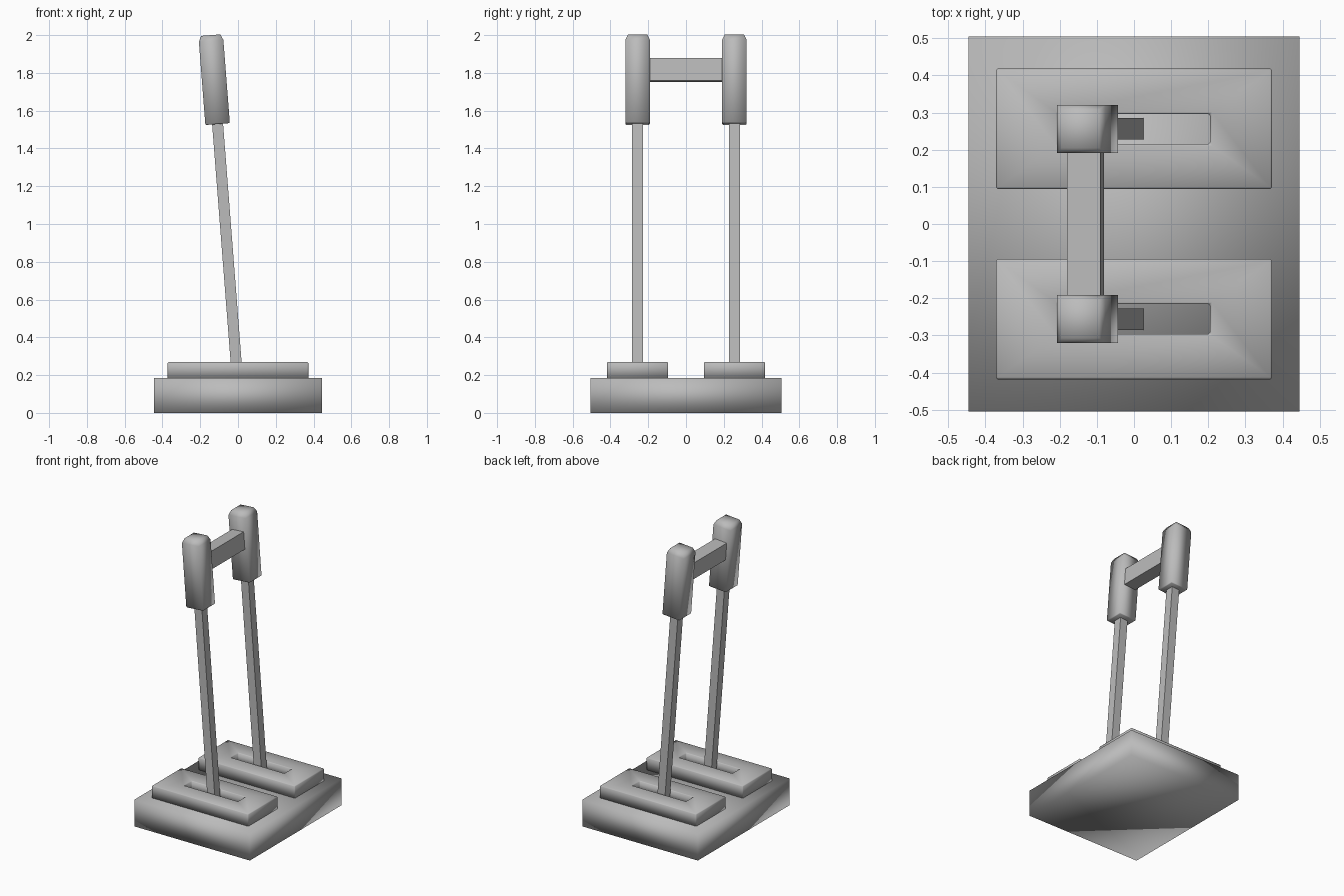
import bpy, bmesh, math
from mathutils import Matrix

if "Cube" in bpy.data.objects:
    bpy.data.objects.remove(bpy.data.objects["Cube"])

grey = bpy.data.materials.new("plain_grey")
grey.diffuse_color = (0.5, 0.5, 0.5, 1)
grey.use_nodes = True
grey.node_tree.nodes["Principled BSDF"].inputs["Base Color"].default_value = grey.diffuse_color

TILT = math.radians(-4.45)      # levers lean towards -x
LEVER_Y = 0.256


def finish(name, bm, matrix=Matrix(), sharp=None):
    bmesh.ops.recalc_face_normals(bm, faces=bm.faces[:])
    bmesh.ops.transform(bm, matrix=matrix, verts=bm.verts[:])
    for f in bm.faces:
        f.smooth = True
    if sharp:
        for e in bm.edges:
            e.smooth = e.calc_face_angle(0) < math.radians(sharp)
    me = bpy.data.meshes.new(name)
    bm.to_mesh(me)
    bm.free()
    me.materials.append(grey)
    ob = bpy.data.objects.new(name, me)
    bpy.context.collection.objects.link(ob)
    return ob


def rings(levels):
    """Closed stack of rectangles: (z, half_x, half_y) per level."""
    bm = bmesh.new()
    loops = [[bm.verts.new((sx * hx, sy * hy, z))
              for sx, sy in ((-1, -1), (1, -1), (1, 1), (-1, 1))]
             for z, hx, hy in levels]
    for a, b in zip(loops, loops[1:]):
        for i in range(4):
            j = (i + 1) % 4
            bm.faces.new((a[i], a[j], b[j], b[i]))
    bm.faces.new(loops[0][::-1])
    bm.faces.new(loops[-1])
    return bm


def bevel(bm, width, keep=lambda e: True):
    edges = [e for e in bm.edges if e.calc_face_angle(0) > 0.5 and keep(e)]
    bmesh.ops.bevel(bm, geom=edges, offset=width, segments=1,
                    affect='EDGES', profile=0.5)


def above(z):
    return lambda e: max(v.co.z for v in e.verts) > z


# base block, softened everywhere but underneath
bm = rings([(0, 0.445, 0.505), (0.185, 0.445, 0.505)])
bevel(bm, 0.009, above(0.1))
finish("base", bm)

for side, y in (("front", -LEVER_Y), ("back", LEVER_Y)):
    # raised plate with a slot through it
    bm = bmesh.new()
    loops = []
    for hx, hy in ((0.372, 0.162), (0.205, 0.04)):
        for z in (0.183, 0.27):
            loops.append([bm.verts.new((sx * hx, sy * hy, z))
                          for sx, sy in ((-1, -1), (1, -1), (1, 1), (-1, 1))])
    out_lo, out_hi, in_lo, in_hi = loops
    for a, b in ((out_lo, out_hi), (out_hi, in_hi), (in_hi, in_lo), (in_lo, out_lo)):
        for i in range(4):
            j = (i + 1) % 4
            bm.faces.new((a[i], a[j], b[j], b[i]))
    bmesh.ops.recalc_face_normals(bm, faces=bm.faces[:])
    bevel(bm, 0.005, above(0.2))
    finish(side + "_slot_plate", bm, Matrix.Translation((0, y, 0)))

    # leaning lever frame
    lean = Matrix.Translation((-0.01, y, 0.27)) @ Matrix.Rotation(TILT, 4, 'Y')

    # lever rod
    bm = rings([(-0.083, 0.029, 0.029), (1.3, 0.029, 0.029)])
    bevel(bm, 0.005)
    finish(side + "_lever_rod", bm, lean, 60)

    # handle grip with tapered top
    bm = rings([(1.263, 0.06, 0.06), (1.268, 0.065, 0.065),
                (1.705, 0.065, 0.065), (1.735, 0.051, 0.051)])
    finish(side + "_handle", bm, lean)

# crossbar joining the handles
bm = rings([(1.49, 0.045, 0.2), (1.61, 0.045, 0.2)])
bevel(bm, 0.005)
finish("crossbar", bm,
       Matrix.Translation((-0.01, 0, 0.27)) @ Matrix.Rotation(TILT, 4, 'Y'), 60)
